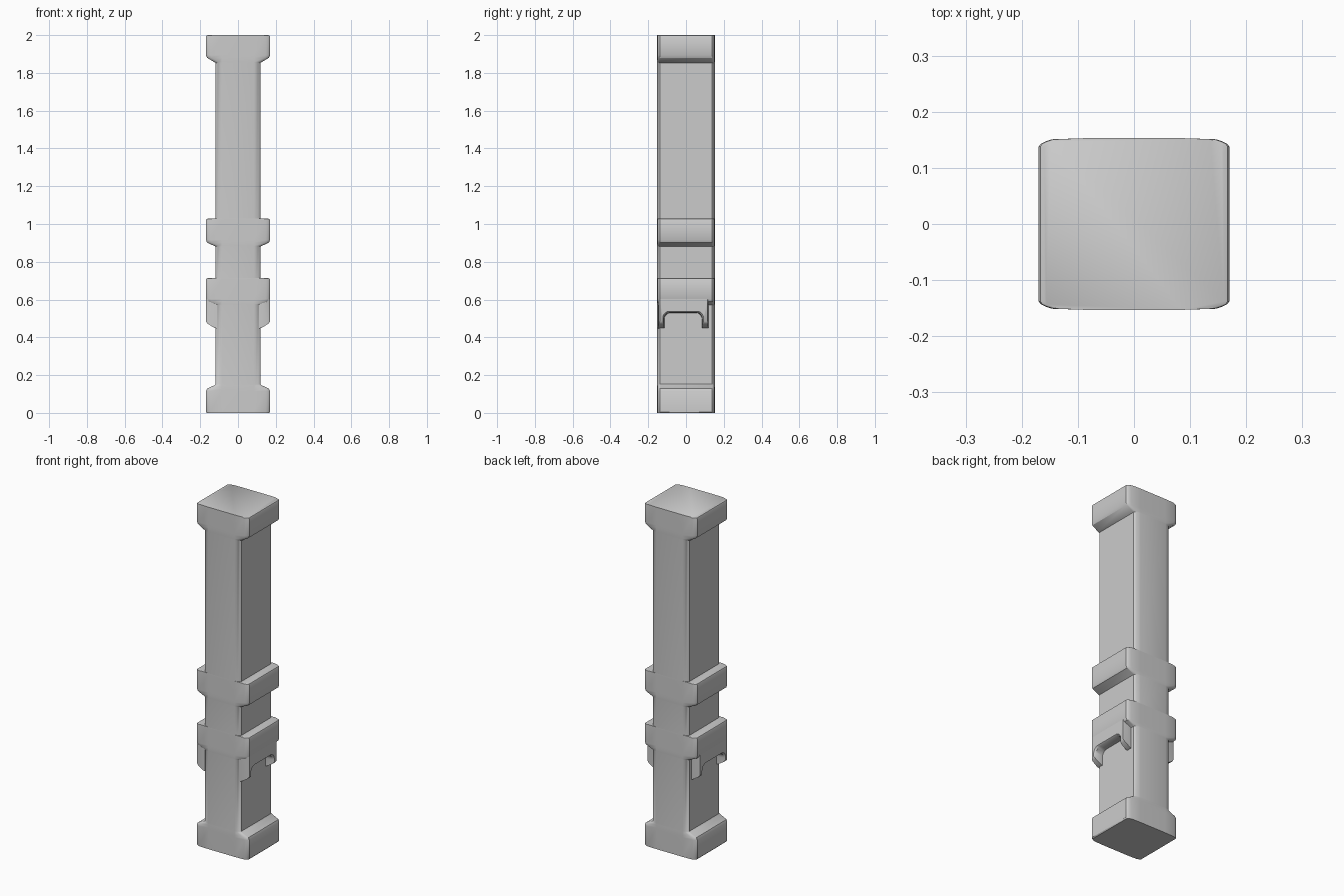
import bpy, bmesh, math

if "Cube" in bpy.data.objects:
    bpy.data.objects.remove(bpy.data.objects["Cube"])


def finish(name, bm):
    bmesh.ops.recalc_face_normals(bm, faces=bm.faces[:])
    mesh = bpy.data.meshes.new(name)
    bm.to_mesh(mesh)
    bm.free()
    obj = bpy.data.objects.new(name, mesh)
    bpy.context.collection.objects.link(obj)
    bpy.ops.object.select_all(action='DESELECT')
    obj.select_set(True)
    bpy.context.view_layer.objects.active = obj
    bpy.ops.object.shade_smooth_by_angle(angle=math.radians(35))
    return obj


def bridge(bm, a, b):
    n = len(a)
    for i in range(n):
        bm.faces.new((a[i], a[(i + 1) % n], b[(i + 1) % n], b[i]))


def section(w):
    """Rounded rectangle of half width w, slightly bowed front and back."""
    q = [(w, 0.138), (w - 0.004, 0.143), (w - 0.012, 0.147),
         (w - 0.024, 0.151), (0.085, 0.153)]
    half = q + [(-x, y) for x, y in reversed(q)]
    return half + [(-x, -y) for x, y in half]


SHAFT, WIDE = 0.118, 0.17


def collar(bottom, edge, top):
    """Flat-topped ledge, sloping back to the shaft underneath."""
    return [(bottom, SHAFT), (bottom + 0.004, SHAFT + 0.008),
            (edge - 0.008, WIDE - 0.006), (edge + 0.006, WIDE),
            (top - 0.008, WIDE), (top - 0.002, WIDE - 0.003),
            (top, WIDE - 0.01)]


# Pillar: one loft running through base, collars and cap
rings = [(0, WIDE - 0.005), (0.006, WIDE), (0.115, WIDE), (0.128, WIDE - 0.006),
         (0.146, SHAFT + 0.008), (0.152, SHAFT)]
rings += collar(0.57, 0.598, 0.713) + [(0.713, SHAFT)]
rings += collar(0.88, 0.91, 1.028) + [(1.028, SHAFT)]
rings += collar(1.853, 1.888, 2.0)
bm = bmesh.new()
loops = [[bm.verts.new((x, y, z)) for x, y in section(w)] for z, w in rings]
for a, b in zip(loops, loops[1:]):
    bridge(bm, a, b)
bm.faces.new(loops[0])
bm.faces.new(loops[-1])
finish("pillar", bm)


# Side brackets: arched plates hanging below the lower collar
def arch(grow, foot, front):
    y0, y1, top, r = -0.115 - grow, 0.085 + grow, 0.53 + grow, 0.035
    pts = [(front, 0.604), (front, foot), (y0, foot)]
    for cy, start in ((y0 + r, 180), (y1 - r, 90)):
        for k in range(6):
            t = math.radians(start - 18 * k)
            pts.append((cy + r * math.cos(t), top - r + r * math.sin(t)))
    return pts + [(y1, foot), (0.118 - grow * 0.4, foot), (0.118 - grow * 0.4, 0.604)]


bm = bmesh.new()
layers = [(0.11, 0, 0.447, -0.148), (0.125, 0, 0.45, -0.148),
          (0.161, 0.002, 0.472, -0.145), (WIDE, 0.008, 0.485, -0.138)]
loops = [[bm.verts.new((x, y, z)) for y, z in arch(g, f, fr)]
         for x, g, f, fr in layers]
for a, b in zip(loops, loops[1:]):
    bridge(bm, a, b)
bm.faces.new(loops[0])
bm.faces.new(loops[-1])
bracket = finish("side_brackets", bm)
bracket.modifiers.new("Mirror", 'MIRROR').use_axis[0] = True
